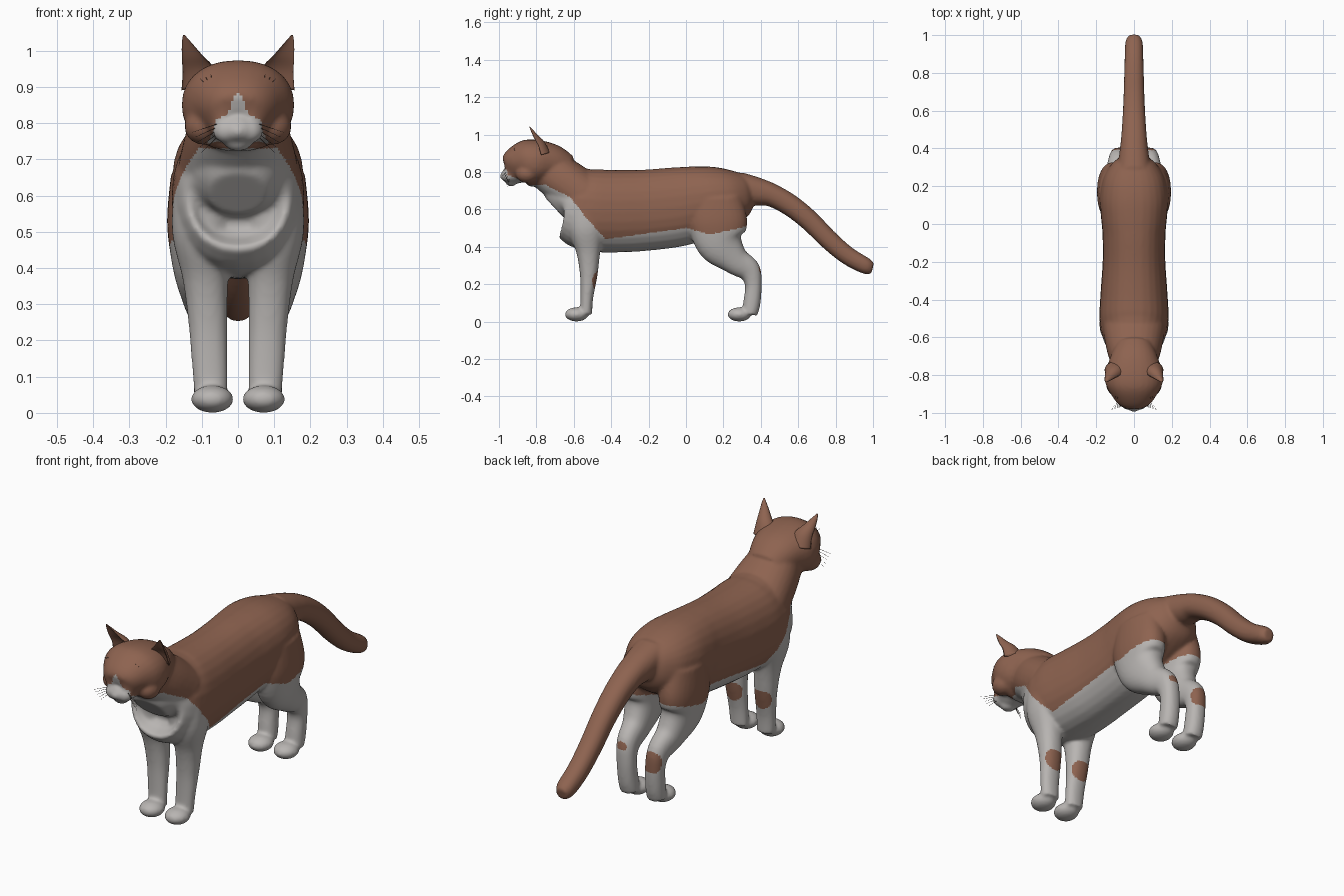
import bpy, bmesh, math
from mathutils import Vector, Matrix

if "Cube" in bpy.data.objects:
    bpy.data.objects.remove(bpy.data.objects["Cube"])


def material(name, rgb):
    m = bpy.data.materials.new(name)
    m.use_nodes = True
    m.diffuse_color = (*rgb, 1)
    m.node_tree.nodes["Principled BSDF"].inputs["Base Color"].default_value = (*rgb, 1)
    return m


BROWN = material("brown_fur", (0.27, 0.125, 0.08))
WHITE = material("white_fur", (0.48, 0.46, 0.445))
DARK = material("whisker_dark", (0.08, 0.06, 0.05))


def interp(table, t):
    """Linear lookup in a list of (key, value) pairs."""
    for (a, va), (b, vb) in zip(table, table[1:]):
        if t <= b:
            return va + (vb - va) * max(0, (t - a) / (b - a))
    return table[-1][1]


def smooth_path(pts, steps=5):
    """Catmull-Rom through points (x, y, z, half width, half depth)."""
    p = [Vector(q) for q in pts]
    p = [p[0]] + p + [p[-1]]
    out = []
    for a, b, c, d in zip(p, p[1:], p[2:], p[3:]):
        for i in range(steps):
            t = i / steps
            out.append(0.5 * (2 * b + (c - a) * t + (2 * a - 5 * b + 4 * c - d) * t * t
                              + (3 * b - a - 3 * c + d) * t ** 3))
    return out + [p[-1]]


def loft(bm, pts, side=1, sides=28, power=0.9, cup=1.0):
    """Skin oval rings along a path; cup flips the front half inward."""
    path = smooth_path(pts)
    centres = [Vector(q[:3]) for q in path]
    rings = []
    for i, q in enumerate(path):
        tangent = centres[min(i + 1, len(path) - 1)] - centres[max(i - 1, 0)]
        normal = tangent.cross(Vector((1, 0, 0))).normalized()
        ring = []
        for k in range(sides):
            a = math.tau * k / sides
            c, s = math.cos(a), math.sin(a)
            u = math.copysign(abs(c) ** power, c) * q[3]
            v = math.copysign(abs(s) ** power, s) * q[4] * (cup if s < 0 else 1)
            co = centres[i] + Vector((u, 0, 0)) + normal * v
            ring.append(bm.verts.new((co.x * side, co.y, co.z)))
        rings.append(ring)
    for r0, r1 in zip(rings, rings[1:]):
        for k in range(sides):
            n = (k + 1) % sides
            bm.faces.new((r0[k], r0[n], r1[n], r1[k]))
    bm.faces.new(rings[0])
    bm.faces.new(rings[-1])


def ball(bm, centre, radii):
    m = Matrix.Translation(centre) @ Matrix.Diagonal((*radii, 1))
    bmesh.ops.create_uvsphere(bm, u_segments=24, v_segments=14, radius=1, matrix=m)


def finish(bm, name, *mats):
    bmesh.ops.recalc_face_normals(bm, faces=bm.faces)
    me = bpy.data.meshes.new(name)
    bm.to_mesh(me)
    bm.free()
    for m in mats:
        me.materials.append(m)
    me.shade_smooth()
    ob = bpy.data.objects.new(name, me)
    bpy.context.scene.collection.objects.link(ob)
    return ob


body = bmesh.new()

# Trunk: (y, top, bottom, half width)
trunk = [(-.70, .68, .53, .08), (-.66, .79, .48, .13), (-.6, .825, .42, .165),
         (-.5, .815, .375, .183), (-.35, .81, .37, .176), (-.2, .813, .38, .166),
         (-.05, .825, .40, .167), (.05, .832, .43, .176), (.15, .832, .47, .18),
         (.25, .815, .52, .16), (.32, .79, .57, .115), (.355, .75, .62, .07)]
loft(body, [(0, y, (t + b) / 2, w, (t - b) / 2) for y, t, b, w in trunk])

# Neck, head and tail: (y, z, half width, half depth)
neck = [(-.82, .84, .11, .10), (-.74, .81, .122, .115), (-.66, .755, .145, .123),
        (-.56, .68, .165, .13)]
head = [(-.985, .797, .018, .02), (-.968, .79, .045, .042), (-.94, .80, .076, .074),
        (-.90, .83, .118, .105), (-.85, .845, .149, .126), (-.79, .85, .154, .12),
        (-.72, .84, .13, .108), (-.65, .80, .10, .095)]
tail = [(.28, .72, .09, .08), (.38, .695, .077, .075), (.46, .675, .068, .062),
        (.56, .62, .061, .058), (.66, .54, .056, .055), (.76, .44, .053, .052),
        (.86, .355, .05, .049), (.96, .298, .046, .044), (.998, .285, .028, .03)]
for part in (neck, head, tail):
    loft(body, [(0, *p) for p in part])
ball(body, (0, -.935, .748), (.04, .03, .026))

# Legs: (x, y, z, half width, half depth)
front_leg = [(.10, -.53, .66, .075, .10), (.096, -.53, .5, .086, .10),
             (.09, -.522, .37, .063, .064), (.083, -.52, .25, .054, .047),
             (.078, -.53, .13, .049, .034), (.074, -.535, .04, .046, .033)]
hind_leg = [(.10, .16, .66, .085, .14), (.11, .17, .53, .086, .158),
            (.105, .185, .42, .078, .128), (.095, .26, .33, .062, .079),
            (.086, .335, .275, .05, .063), (.08, .36, .2, .046, .045),
            (.077, .352, .1, .046, .046), (.075, .34, .04, .046, .042)]
for s in (-1, 1):
    loft(body, front_leg, s)
    loft(body, hind_leg, s)
    for y in (-.585, .285):
        ball(body, (.071 * s, y, .038), (.059, .063, .038))
    # Muzzle puffs and cheeks
    ball(body, (.03 * s, -.95, .778), (.04, .034, .034))
    ball(body, (.095 * s, -.85, .79), (.053, .06, .05))

# Fuse the parts into one smooth skin
cat = finish(body, "cat_body", BROWN, WHITE)
remesh = cat.modifiers.new("fuse", 'REMESH')
remesh.mode = 'VOXEL'
remesh.voxel_size = 0.008
soften = cat.modifiers.new("soften", 'SMOOTH')
soften.factor = 0.5
soften.iterations = 8
bpy.context.view_layer.update()
skin = bpy.data.meshes.new_from_object(
    cat.evaluated_get(bpy.context.evaluated_depsgraph_get()))
cat.modifiers.clear()
cat.data = skin
skin.materials.clear()
skin.materials.append(BROWN)
skin.materials.append(WHITE)
skin.shade_smooth()

# Coat pattern: lower edge of the brown along y, and width of the face blaze by z
coat_edge = [(-1, .73), (-.75, .73), (-.62, .665), (-.53, .55), (-.43, .44),
             (0, .50), (.13, .465), (.33, .51)]
blaze = [(.72, .12), (.745, .085), (.77, .07), (.81, .062), (.825, .027),
         (.87, .012), (.885, 0)]
# Leg spots: side (0 = both), y, z, radius
spots = [(0, -.465, .215, .055), (-1, .41, .24, .055), (1, .41, .285, .03)]


def is_brown(c):
    if c.y > .43:
        return True
    for s, y, z, r in spots:
        if s * c.x >= 0 and math.hypot((c.y - y) * 1.5, c.z - z) < r:
            return True
    if c.y < -.86 and abs(c.x) < interp(blaze, c.z) and c.z < .885:
        return False
    return c.z > interp(coat_edge, c.y)


for f in skin.polygons:
    f.material_index = 0 if is_brown(f.center) else 1

# Ears: cupped tapering shells
ears = bmesh.new()
ear = [(.098, -.775, .89, .058, .05), (.105, -.79, .94, .048, .04),
       (.124, -.812, .98, .031, .027), (.141, -.83, 1.02, .014, .013),
       (.149, -.838, 1.042, .003, .003)]
for s in (-1, 1):
    loft(ears, ear, s, power=1, cup=-.3)
finish(ears, "ears", BROWN)

# Eyes with a raised rim
eyes = bmesh.new()
for s in (-1, 1):
    ball(eyes, (.061 * s, -.918, .863), (.023, .018, .017))
finish(eyes, "eyes", BROWN)

# Whiskers on the muzzle and brow
whiskers = bmesh.new()


def whisker(a, b):
    a, b = Vector(a), Vector(b)
    turn = (b - a).to_track_quat('Z', 'Y').to_matrix().to_4x4()
    bmesh.ops.create_cone(whiskers, cap_ends=True, segments=5, radius1=.0013,
                          radius2=.0004, depth=(b - a).length,
                          matrix=Matrix.Translation((a + b) / 2) @ turn)


for s in (-1, 1):
    for i in range(5):
        whisker((.05 * s, -.96 + .004 * i, .80 - .008 * i),
                ((.125 - .006 * i) * s, -.985 + .008 * i, .775 - .014 * i))
    for i in range(3):
        whisker(((.07 + .008 * i) * s, -.90, .905),
                ((.075 + .015 * i) * s, -.925, .935 - .006 * i))
finish(whiskers, "whiskers", DARK)
